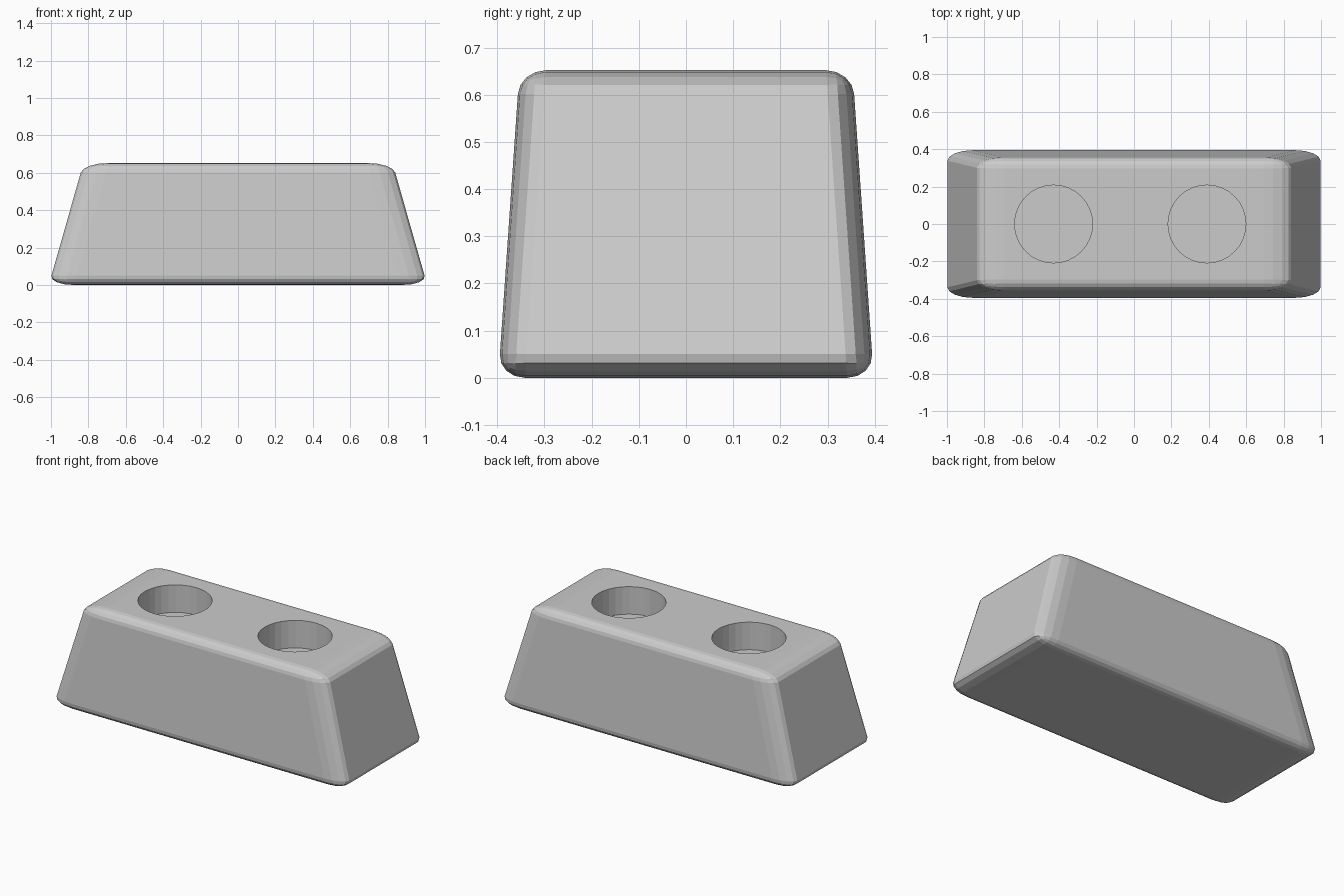
import bpy, bmesh

if "Cube" in bpy.data.objects:
    bpy.data.objects.remove(bpy.data.objects["Cube"])

S = (2.4, 1.0, 0.9)  # stretch that widens the rounding along x


def add_object(name, bm):
    mesh = bpy.data.meshes.new(name)
    bmesh.ops.recalc_face_normals(bm, faces=bm.faces)
    bm.to_mesh(mesh)
    bm.free()
    ob = bpy.data.objects.new(name, mesh)
    bpy.context.collection.objects.link(ob)
    return ob


# Tapered block: bevelled before stretching
bm = bmesh.new()
bmesh.ops.create_cube(bm, size=2)
for v in bm.verts:
    top = v.co.z > 0
    v.co.x *= (0.826 if top else 1.012) / S[0]
    v.co.y *= (0.353 if top else 0.398) / S[1]
    v.co.z = (0.652 if top else 0) / S[2]
bmesh.ops.bevel(bm, geom=bm.edges[:], offset=0.056, offset_type='OFFSET',
                segments=4, profile=0.5, affect='EDGES')
bmesh.ops.scale(bm, vec=S, verts=bm.verts)
block = add_object("block", bm)

# Two round blind holes in the top
for i, x in enumerate((-0.43, 0.39)):
    bm = bmesh.new()
    bmesh.ops.create_cone(bm, cap_ends=True, segments=32, radius1=0.208,
                          radius2=0.208, depth=0.4)
    bmesh.ops.translate(bm, vec=(x, 0, 0.482 + 0.2), verts=bm.verts)
    cutter = add_object(f"hole_cutter_{i + 1}", bm)
    cutter.hide_render = True
    cutter.hide_set(True)
    cut = block.modifiers.new(f"hole_{i + 1}", 'BOOLEAN')
    cut.operation = 'DIFFERENCE'
    cut.solver = 'EXACT'
    cut.object = cutter
